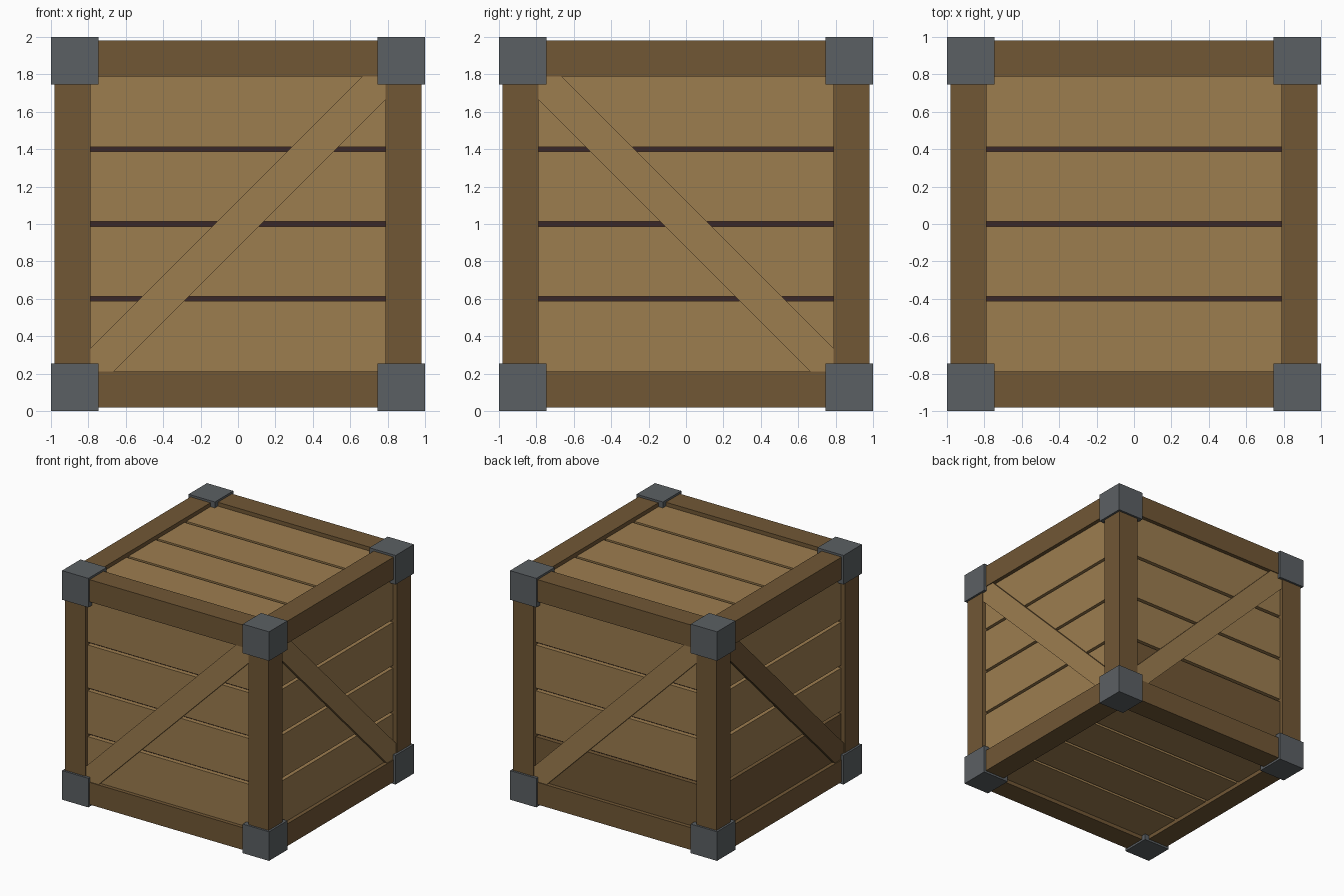
import bpy, bmesh, math
from itertools import product
from mathutils import Matrix, Vector

if "Cube" in bpy.data.objects:
    bpy.data.objects.remove(bpy.data.objects["Cube"])


def material(name, rgb):
    m = bpy.data.materials.new(name)
    m.diffuse_color = (*rgb, 1)
    m.use_nodes = True
    m.node_tree.nodes["Principled BSDF"].inputs["Base Color"].default_value = m.diffuse_color
    return m


LIGHT = material("light wood", (0.335, 0.205, 0.078))
DARK = material("dark wood", (0.165, 0.096, 0.036))
METAL = material("grey metal", (0.105, 0.117, 0.126))
GAP = material("dark interior", (0.042, 0.020, 0.020))

LIFT = Matrix.Translation((0, 0, 1))   # everything is laid out around the crate centre


def box(name, lo, hi, mat, transform=Matrix()):
    lo, hi = Vector(lo), Vector(hi)
    bm = bmesh.new()
    bmesh.ops.create_cube(bm, size=1)
    size = Matrix.Diagonal((*(hi - lo), 1))
    bm.transform(LIFT @ transform @ Matrix.Translation((lo + hi) / 2) @ size)
    mesh = bpy.data.meshes.new(name)
    bm.to_mesh(mesh)
    bm.free()
    mesh.materials.append(mat)
    ob = bpy.data.objects.new(name, mesh)
    bpy.context.collection.objects.link(ob)
    return ob


OUT, IN = 0.982, 0.788        # frame beam outer and inner faces
PLANK, CORE = 0.948, 0.908    # plank surface and the dark core behind it
BRACE = 0.975                 # brace surface
CORNER = 0.746                # inner face of the metal corners
PITCH, SLIT, END = 0.4, 0.025, 0.82   # plank spacing, gap and half length

# Dark core seen through the gaps
box("inner_core", (-CORE,) * 3, (CORE,) * 3, GAP)

# Metal corner blocks
for signs in product((-1, 1), repeat=3):
    a = [min(s, s * CORNER) for s in signs]
    b = [max(s, s * CORNER) for s in signs]
    box("corner_block", a, b, METAL)

# Twelve frame beams
for axis in range(3):
    for s, t in product((-1, 1), repeat=2):
        lo, hi = [0] * 3, [0] * 3
        lo[axis], hi[axis] = -0.8, 0.8
        for k, sign in (((axis + 1) % 3, s), ((axis + 2) % 3, t)):
            lo[k], hi[k] = sorted((sign * IN, sign * OUT))
        box("frame_beam", lo, hi, DARK)

# Six panels, made as the front and turned: rotation, brace slope, bottom plank, brace colour
turn = lambda deg, ax: Matrix.Rotation(math.radians(deg), 4, ax)
panels = {
    "front": (turn(0, 'Z'), 1, LIGHT, LIGHT),
    "right": (turn(90, 'Z'), -1, LIGHT, LIGHT),
    "back": (turn(180, 'Z'), 1, DARK, LIGHT),
    "left": (turn(270, 'Z'), -1, DARK, DARK),
    "top": (turn(-90, 'X'), 0, LIGHT, LIGHT),
    "bottom": (turn(90, 'X'), 0, LIGHT, LIGHT),
}
for side, (rot, slope, low_mat, brace_mat) in panels.items():
    for i in range(4):
        # Outer planks run on under the frame
        z0 = -END if i == 0 else (i - 2) * PITCH + SLIT / 2
        z1 = END if i == 3 else (i - 1) * PITCH - SLIT / 2
        box(side + "_plank", (-END, -PLANK, z0), (END, -CORE, z1),
            low_mat if i == 0 else LIGHT, rot)
    if slope:
        # Diagonal brace, its ends tucked inside the frame
        box(side + "_brace", (-1.12, -BRACE, -0.088), (1.12, -PLANK + 0.01, 0.088),
            brace_mat, rot @ turn(-45 * slope, 'Y'))
